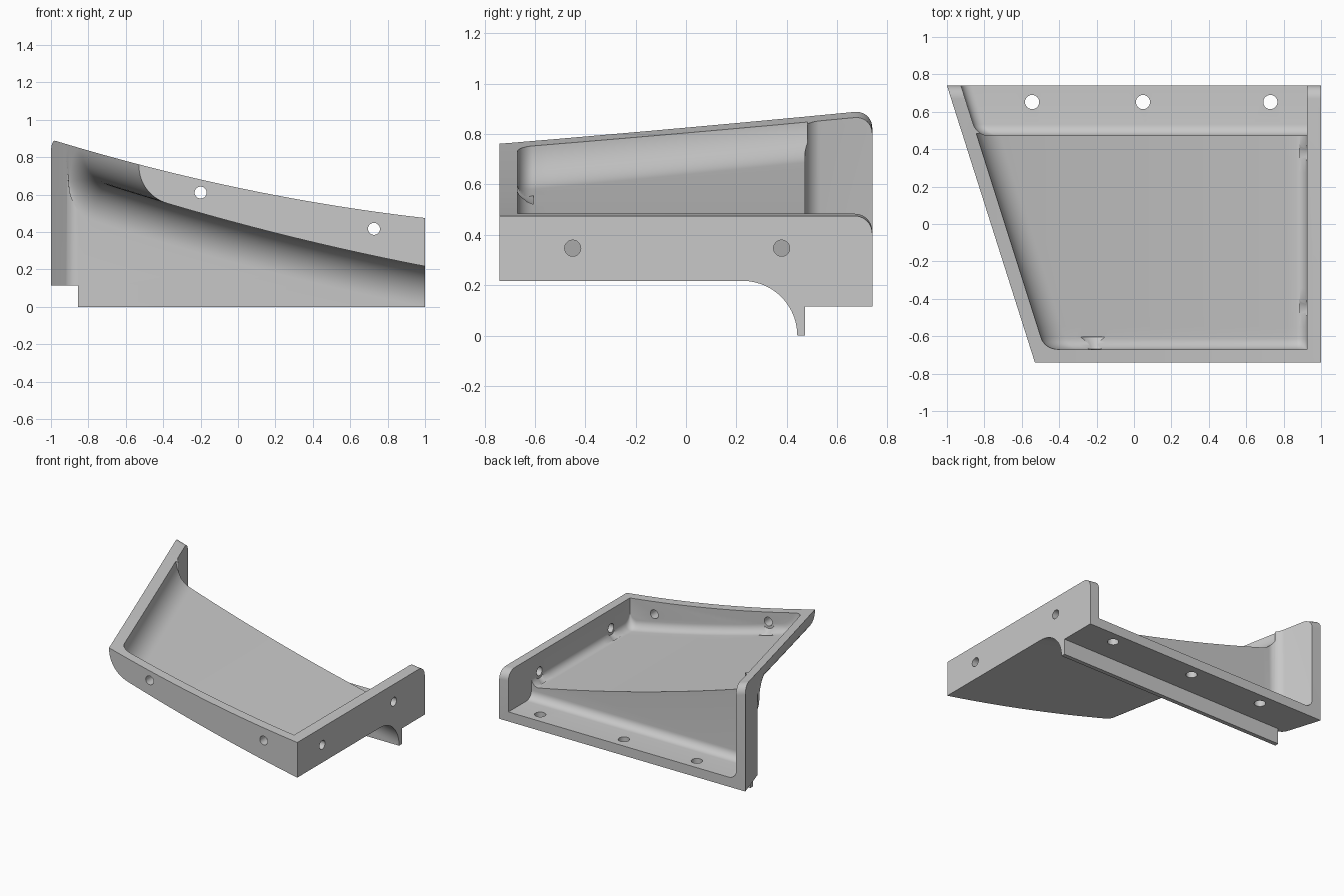
import bpy, bmesh
from math import sin, cos, pi, atan

if "Cube" in bpy.data.objects:
    bpy.data.objects.remove(bpy.data.objects["Cube"])

grey = bpy.data.materials.new("plain_grey")
grey.use_nodes = True
grey.diffuse_color = (0.58, 0.58, 0.58, 1)
grey.node_tree.nodes["Principled BSDF"].inputs["Base Color"].default_value = (0.58, 0.58, 0.58, 1)

BACK, FRONT, WALL, FLOOR = 0.74, -0.74, 0.07, 0.031
PLATE_F, PLATE_B = 0.442, 0.473


def rim(x):
    return 0.637 - 0.21 * x + 0.048 * x * x


def under(x):
    return 0.447 - 0.267 * x + 0.037 * x * x


def left(y):
    return -1 + (BACK - y) * 0.3176


def steps(a, b, n):
    return [a + (b - a) * i / n for i in range(n + 1)]


def add(name, bm):
    bmesh.ops.recalc_face_normals(bm, faces=bm.faces)
    me = bpy.data.meshes.new(name)
    bm.to_mesh(me)
    bm.free()
    me.materials.append(grey)
    ob = bpy.data.objects.new(name, me)
    bpy.context.collection.objects.link(ob)
    return ob


def loft(name, rings):
    """Skin closed rings of equal length and cap both ends."""
    bm = bmesh.new()
    vs = [[bm.verts.new(p) for p in r] for r in rings]
    n = len(vs[0])
    for a, b in zip(vs, vs[1:]):
        for i in range(n):
            j = (i + 1) % n
            bm.faces.new((a[i], a[j], b[j], b[i]))
    bm.faces.new(vs[0])
    bm.faces.new(vs[-1])
    return add(name, bm)


def prism(name, plan, z0, z1):
    return loft(name, [[(x, y, z) for x, y in plan] for z in (z0, z1)])


def rod(name, p, q, r, r_end=None):
    """Cylinder or cone between two points on one axis."""
    axis = [i for i in range(3) if abs(p[i] - q[i]) > 1e-6][0]
    u, v = [i for i in range(3) if i != axis]
    rings = []
    for c, rad in ((p, r), (q, r_end or r)):
        ring = []
        for k in range(32):
            pt = list(c)
            pt[u] += rad * cos(k * pi / 16)
            pt[v] += rad * sin(k * pi / 16)
            ring.append(pt)
        rings.append(ring)
    return loft(name, rings)


def section(y, xl, xr, f, r, rr=0, top=1.1):
    """Open-topped slice: left wall, left fillet, floor, right fillet."""
    a = atan((f(xl + r) - f(xl + r + 0.01)) / 0.01)
    tx = xl + r - r * sin(a)
    cz = f(tx) + r * cos(a)
    pts = [(xl, top)]
    for t in steps(pi, 1.5 * pi - a, 14):
        pts.append((xl + r + r * cos(t), cz + r * sin(t)))
    pts += [(x, f(x)) for x in steps(tx, xr - rr, 24)[1:]]
    if rr:
        pts += [(xr - rr + rr * sin(t), f(xr - rr) + rr * (1 - cos(t)))
                for t in steps(0, pi / 2, 8)[1:]]
    pts.append((xr, top))
    return [(x, y, z) for x, z in pts]


def pocket(name, y0, ends, f, r, rr, corner):
    """Cutter whose floor and left wall round into its first end wall."""
    rings = []
    for t in steps(0, pi / 2, 8):
        y = y0 + corner * (1 - cos(t))
        s = corner * (1 - sin(t))
        rings.append(section(y, left(y) + 0.075 + s, 0.925, lambda x: f(x) + s, r, rr))
    for y in ends:
        rings.append(section(y, left(y) + 0.075, 0.925, f, r, rr))
    return loft(name, rings)


# Outer tray, its underside sweeping down into the rear plate
R, DROP = 0.21, 0.217
rings = [section(y, left(y), 1, under, R) for y in steps(FRONT, PLATE_F - DROP, 12)]
for t in steps(0, pi / 2, 14)[1:]:
    y = PLATE_F - DROP + DROP * sin(t)
    d = DROP * (1 - cos(t))
    rings.append(section(y, left(y), 1, lambda x: under(x) - d, R))
rings.append(section(0.5, left(0.5) + 0.0005, 0.999, under, R))
tray = loft("bracket_tray", rings)

# Rear block with a rounded front left corner
cr = 0.07
wall_turn = 1.2632
cx = left(PLATE_F) + cr * 0.73
plan = [(cx - cr * sin(t), PLATE_F + cr - cr * cos(t)) for t in steps(0, wall_turn, 8)]
plan += [(-1, BACK), (1, BACK), (1, PLATE_F)]
block = prism("rear_block", plan, 0.115, 1.1)

# Thin lip hanging below the flange
lip = prism("rear_lip", [(-0.855, PLATE_F), (1, PLATE_F), (1, PLATE_B), (-0.855, PLATE_B)], 0, 0.16)

# Curved rim cutter, rounding over at the back
stations = [(-0.9, 0), (BACK - 0.07, 0)]
stations += [(BACK - 0.07 + 0.07 * sin(t), 0.07 * (1 - cos(t))) for t in steps(0, pi / 2, 10)[1:]]
stations.append((0.9, 0.07))
rings = []
for y, d in stations:
    ring = [(x, y, rim(x) - d) for x in steps(-1.1, 1.1, 36)]
    rings.append(ring + [(1.1, y, 1.5), (-1.1, y, 1.5)])
cutters = [loft("rim_cutter", rings)]

# Tray pocket and the space above the rear flange
cutters.append(pocket("tray_pocket", FRONT + WALL, steps(-0.55, PLATE_B + 0.01, 10),
                      lambda x: under(x) + FLOOR, 0.18, 0.055, 0.06))
cutters.append(pocket("flange_pocket", PLATE_B, [0.85], lambda x: 0.185, 0.06, 0, 0.06))

# Screw holes and their flared inner seats
for x in (-0.545, 0.048, 0.729):
    cutters.append(rod("flange_hole", (x, 0.652, 0), (x, 0.652, 0.3), 0.038))
for y in (-0.45, 0.38):
    cutters.append(rod("side_hole", (0.88, y, 0.347), (1.1, y, 0.347), 0.032))
    cutters.append(rod("side_seat", (0.924, y, 0.347), (0.885, y, 0.347), 0.05, 0.085))
for x, z in ((-0.2, 0.611), (0.727, 0.417)):
    cutters.append(rod("front_hole", (x, -0.9, z), (x, -0.62, z), 0.032))
    cutters.append(rod("front_seat", (x, -0.669, z), (x, -0.605, z), 0.05, 0.1))

# Join and cut
parts = [(block, 'UNION'), (lip, 'UNION')] + [(c, 'DIFFERENCE') for c in cutters]
for ob, op in parts:
    m = tray.modifiers.new(ob.name, 'BOOLEAN')
    m.object, m.operation, m.solver = ob, op, 'EXACT'
bpy.context.view_layer.update()
mesh = bpy.data.meshes.new_from_object(tray.evaluated_get(bpy.context.evaluated_depsgraph_get()))
tray.modifiers.clear()
tray.data = mesh
for ob, op in parts:
    bpy.data.objects.remove(ob)

bpy.ops.object.select_all(action='DESELECT')
tray.select_set(True)
bpy.context.view_layer.objects.active = tray
bpy.ops.object.shade_smooth_by_angle(angle=0.5)
